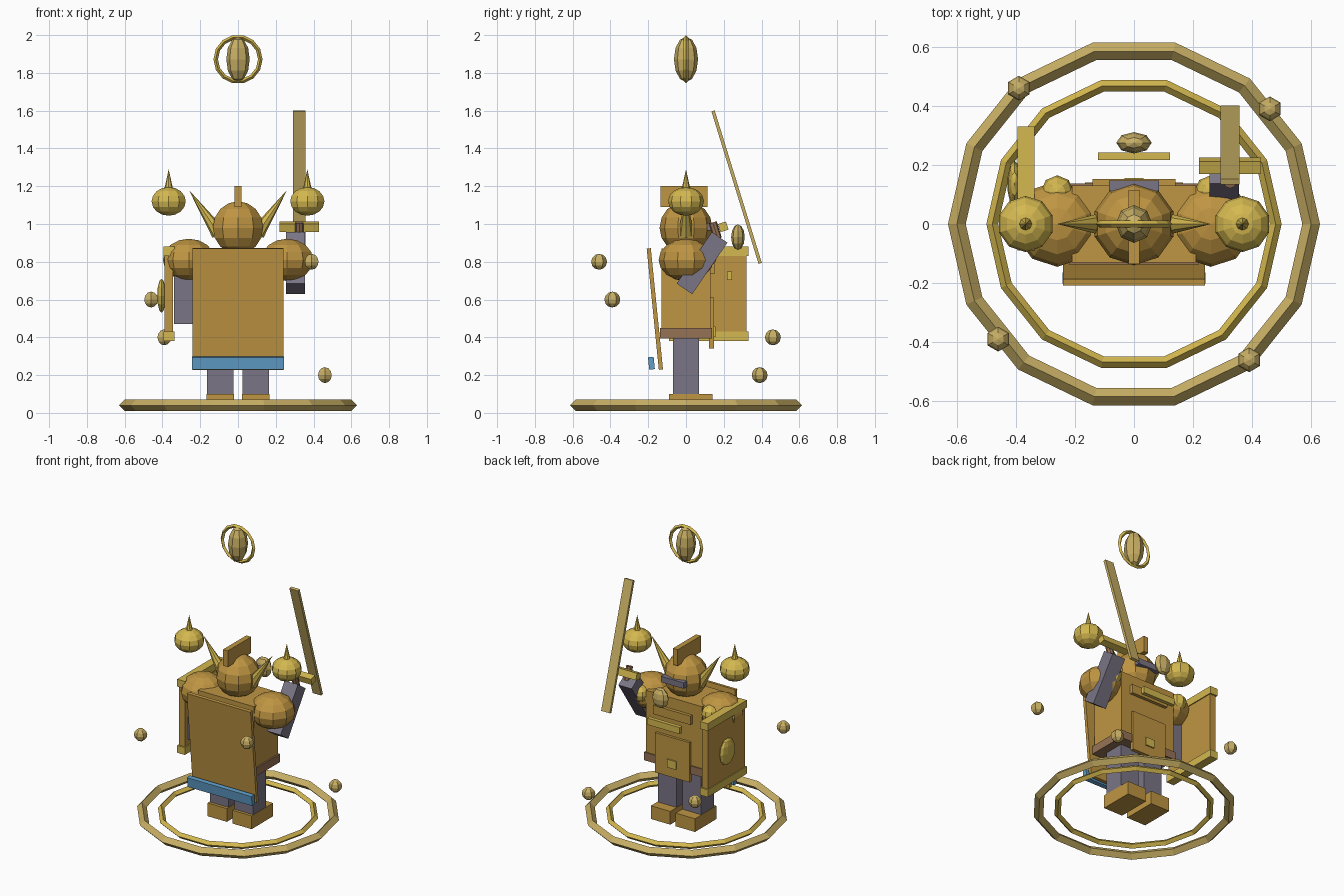
import bpy
from math import pi

cube = bpy.data.objects.get("Cube")
if cube:
    bpy.data.objects.remove(cube, do_unlink=True)


def material(name, r, g, b):
    m = bpy.data.materials.new(name)
    m.use_nodes = True
    m.diffuse_color = (r, g, b, 1)
    m.node_tree.nodes["Principled BSDF"].inputs["Base Color"].default_value = (r, g, b, 1)
    return m


ARMOUR = material("old gold", 0.52, 0.30, 0.055)
GOLD = material("bright gold", 0.66, 0.48, 0.08)
PALE = material("pale gold", 0.58, 0.43, 0.13)
CLOTH = material("purple grey", 0.195, 0.178, 0.235)
BLUE = material("hem blue", 0.114, 0.337, 0.578)
LEATHER = material("leather brown", 0.305, 0.171, 0.091)


def finish(name, mat):
    ob = bpy.context.object
    ob.name = name
    ob.data.materials.append(mat)
    return ob


def box(name, mat, loc, size, tilt=0):
    bpy.ops.mesh.primitive_cube_add(size=1, location=loc, rotation=(tilt, 0, 0))
    bpy.context.object.scale = size
    return finish(name, mat)


def ball(name, mat, loc, radii, segments=10, rings=8):
    bpy.ops.mesh.primitive_uv_sphere_add(segments=segments, ring_count=rings, radius=1, location=loc)
    bpy.context.object.scale = radii
    return finish(name, mat)


def cone(name, mat, loc, radius, depth, lean=0):
    bpy.ops.mesh.primitive_cone_add(vertices=8, radius1=radius, depth=depth,
                                    location=loc, rotation=(0, lean, 0))
    return finish(name, mat)


def ring(name, mat, loc, major, minor, tilt=0):
    bpy.ops.mesh.primitive_torus_add(major_radius=major, minor_radius=minor, major_segments=14,
                                     minor_segments=4, location=loc, rotation=(tilt, 0, 0))
    return finish(name, mat)


# Ground rings
ring("outer_ring", PALE, (0, 0, 0.04), 0.6, 0.03)
ring("inner_ring", GOLD, (0, 0, 0.04), 0.48, 0.02)

# Parts that repeat on both sides
for side, s in (("left", 1), ("right", -1)):
    box(side + "_boot", ARMOUR, (s * 0.093, 0.025, 0.055), (0.145, 0.23, 0.09))
    box(side + "_leg", CLOTH, (s * 0.093, 0, 0.25), (0.14, 0.14, 0.32))
    ball(side + "_pauldron", ARMOUR, (s * 0.26, 0, 0.81), (0.145, 0.145, 0.112))
    ball(side + "_shoulder_stud", GOLD, (s * 0.26, 0.11, 0.83), (0.055, 0.055, 0.055), 8, 6)
    cone(side + "_horn", GOLD, (s * 0.181, 0, 1.065), 0.04, 0.28, s * 0.6)
    ball(side + "_shoulder_orb", GOLD, (s * 0.367, 0, 1.12), (0.095, 0.095, 0.076))
    cone(side + "_orb_spike", GOLD, (s * 0.367, 0, 1.235), 0.024, 0.11)

# Body
box("torso", ARMOUR, (0, 0, 0.655), (0.42, 0.26, 0.43))
box("belt", LEATHER, (0, 0, 0.422), (0.44, 0.275, 0.055))
box("waist_plate", ARMOUR, (0, 0.135, 0.475), (0.26, 0.025, 0.27))
box("buckle", GOLD, (0, 0.146, 0.43), (0.065, 0.02, 0.055))
box("chest_bar", ARMOUR, (0, 0.137, 0.765), (0.28, 0.03, 0.06))
box("raised_chest_bar", GOLD, (0, 0.23, 0.725), (0.245, 0.026, 0.045))
ball("chest_gem", PALE, (0, 0.275, 0.93), (0.06, 0.036, 0.068), 8, 6)

# Head
ball("helmet", ARMOUR, (0, 0, 0.98), (0.14, 0.14, 0.14))
box("crest", ARMOUR, (0, -0.01, 1.145), (0.036, 0.25, 0.11))
box("visor", CLOTH, (0, 0.13, 0.985), (0.17, 0.035, 0.04))

# Cape
box("cape", ARMOUR, (0, -0.165, 0.55), (0.48, 0.022, 0.645), 0.1)
box("cape_hem", BLUE, (0, -0.183, 0.263), (0.485, 0.03, 0.066), 0.1)

# Arms
box("right_arm", CLOTH, (-0.29, 0, 0.62), (0.1, 0.1, 0.3))
box("left_arm", CLOTH, (0.305, 0.085, 0.793), (0.1, 0.1, 0.33), -0.6)

# Sword
box("sword_blade", PALE, (0.325, 0.268, 1.195), (0.065, 0.018, 0.845), 0.3)
box("sword_guard", GOLD, (0.325, 0.197, 0.985), (0.21, 0.045, 0.045), 0.3)
bpy.ops.mesh.primitive_cylinder_add(vertices=8, radius=0.022, depth=0.09,
                                    location=(0.325, 0.155, 0.965), rotation=(0.3, 0, 0))
finish("sword_grip", LEATHER)

# Shield
box("shield", ARMOUR, (-0.366, 0.12, 0.63), (0.045, 0.4, 0.46))
for label, z in (("top", 0.855), ("bottom", 0.405)):
    box("shield_" + label + "_rim", GOLD, (-0.366, 0.12, z), (0.058, 0.42, 0.05))
ball("shield_boss", GOLD, (-0.405, 0.135, 0.62), (0.024, 0.08, 0.09), 10, 6)

# Floating orbs, each a quarter turn on and a step lower
x, y = 0.39, -0.46
for i in range(4):
    ball("floating_orb", PALE, (x, y, 0.8 - 0.2 * i), (0.042, 0.042, 0.042), 6, 6)
    x, y = y, -x

# Relic above the head
ball("relic_core", PALE, (0, 0, 1.872), (0.062, 0.064, 0.12), 8, 6)
ring("relic_ring", GOLD, (0, 0, 1.872), 0.118, 0.012, pi / 2)
